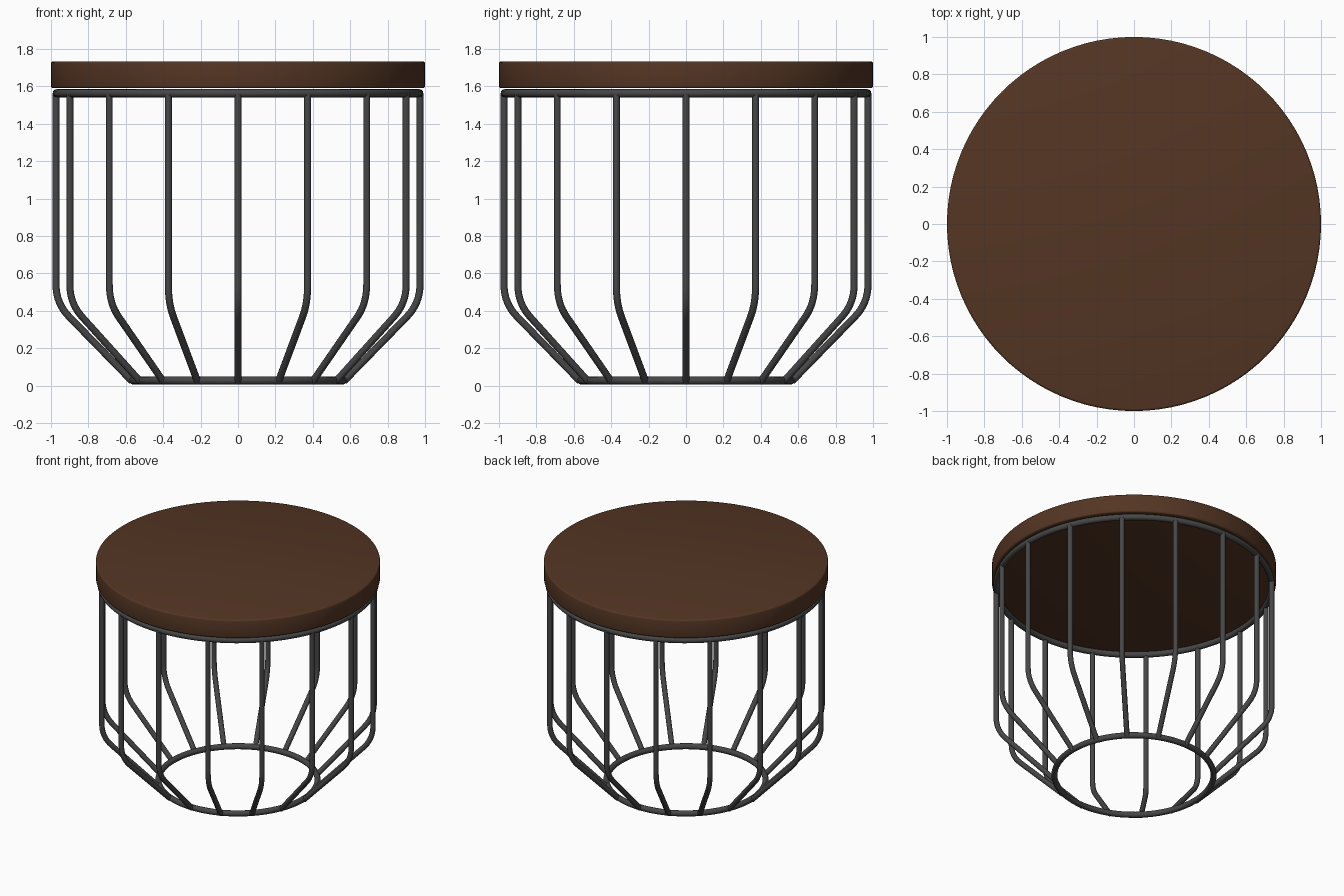
import bpy, bmesh, math
from mathutils import Vector

if "Cube" in bpy.data.objects:
    bpy.data.objects.remove(bpy.data.objects["Cube"])


def material(name, rgb):
    m = bpy.data.materials.new(name)
    m.diffuse_color = (*rgb, 1)
    m.use_nodes = True
    m.node_tree.nodes["Principled BSDF"].inputs["Base Color"].default_value = m.diffuse_color
    return m


wood = material("dark brown wood", (0.088, 0.036, 0.017))
metal = material("dark grey metal", (0.062, 0.062, 0.064))


def smooth(ob, mat, angle=40):
    ob.data.materials.append(mat)
    bpy.ops.object.select_all(action='DESELECT')
    ob.select_set(True)
    bpy.context.view_layer.objects.active = ob
    bpy.ops.object.shade_smooth_by_angle(angle=math.radians(angle))


# Round seat slab with softened rims
bpy.ops.mesh.primitive_cylinder_add(vertices=96, radius=1.0, depth=0.143,
                                    location=(0, 0, 1.6615))
seat = bpy.context.object
seat.name = "seat"
bm = bmesh.new()
bm.from_mesh(seat.data)
rims = [e for e in bm.edges if abs(e.verts[0].co.z - e.verts[1].co.z) < 1e-4]
bmesh.ops.bevel(bm, geom=rims, offset=0.012, segments=3, profile=0.5, affect='EDGES')
bm.to_mesh(seat.data)
bm.free()
smooth(seat, wood)

# Top and bottom wire rings
for name, radius, z, tube in (("top_ring", 0.969, 1.563, 0.022),
                              ("bottom_ring", 0.56, 0.027, 0.0215)):
    bpy.ops.mesh.primitive_torus_add(major_radius=radius, minor_radius=tube,
                                     major_segments=96, minor_segments=12,
                                     location=(0, 0, z))
    bpy.context.object.name = name
    smooth(bpy.context.object, metal, 60)

# Rod path as (radius, height): straight down, rounded bend, slanting inward
top, corner, foot = Vector((0.973, 1.563)), Vector((0.973, 0.44)), Vector((0.567, 0.024))
bend = 0.1
start = corner + Vector((0, bend))
end = corner + (foot - corner).normalized() * bend
path = [top]
for i in range(9):
    t = i / 8
    path.append(start * (1 - t) ** 2 + corner * 2 * t * (1 - t) + end * t ** 2)
path.append(foot)


def sweep_rod(name, angle, r=0.019, sides=12):
    out = Vector((math.cos(angle), math.sin(angle), 0))
    side = Vector((-math.sin(angle), math.cos(angle), 0))
    bm = bmesh.new()
    loops = []
    for i, p in enumerate(path):
        d = (path[min(i + 1, len(path) - 1)] - path[max(i - 1, 0)]).normalized()
        normal = out * -d.y + Vector((0, 0, d.x))
        centre = out * p.x + Vector((0, 0, p.y))
        loops.append([bm.verts.new(centre + r * (math.cos(a) * normal + math.sin(a) * side))
                      for a in (2 * math.pi * k / sides for k in range(sides))])
    for a, b in zip(loops, loops[1:]):
        for k in range(sides):
            n = (k + 1) % sides
            bm.faces.new((a[k], a[n], b[n], b[k]))
    bm.faces.new(loops[0])
    bm.faces.new(loops[-1])
    bmesh.ops.recalc_face_normals(bm, faces=bm.faces)
    me = bpy.data.meshes.new(name)
    bm.to_mesh(me)
    bm.free()
    ob = bpy.data.objects.new(name, me)
    bpy.context.collection.objects.link(ob)
    smooth(ob, metal, 50)


# Sixteen cage rods
for i in range(16):
    sweep_rod(f"cage_rod_{i + 1}", 2 * math.pi * i / 16)
